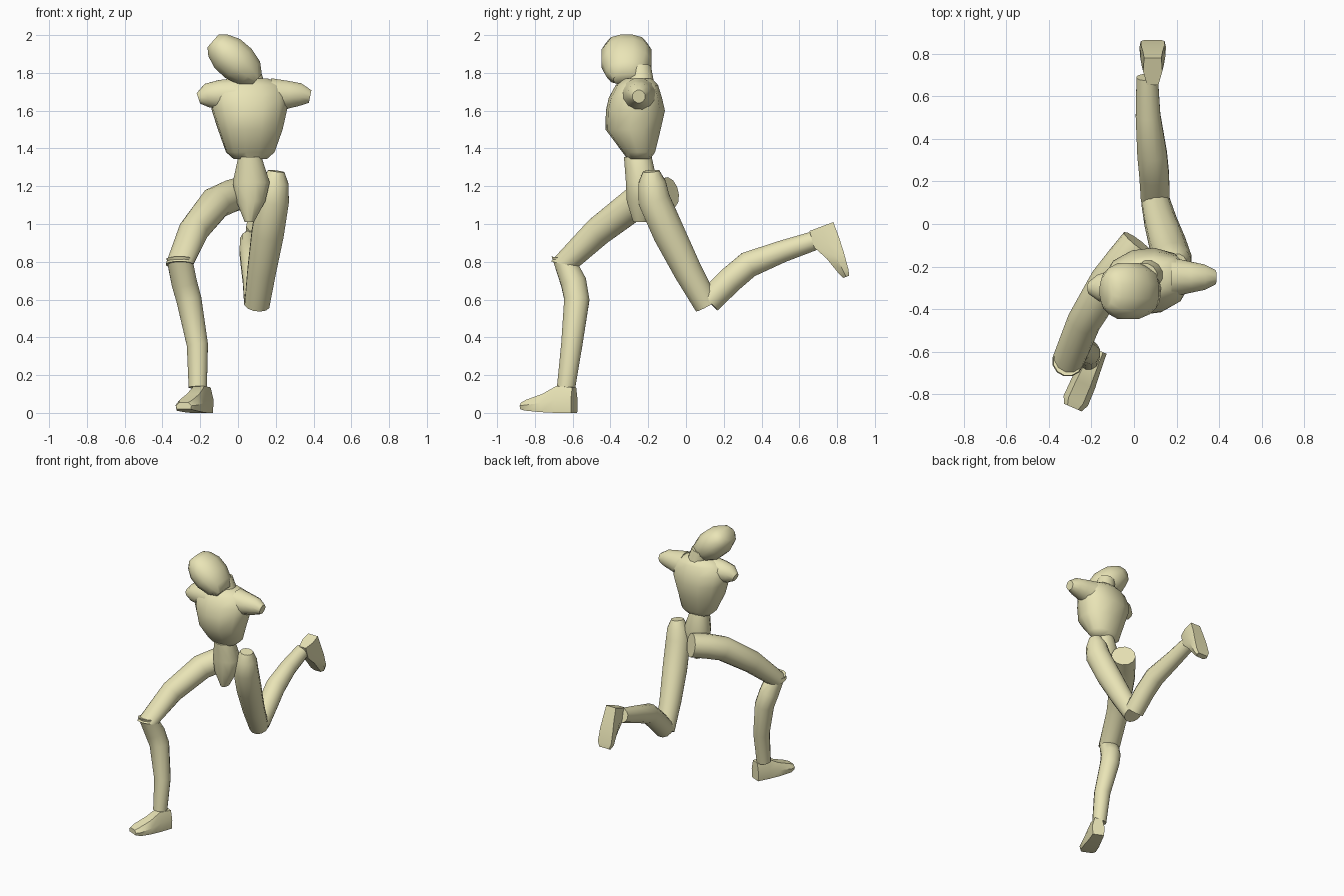
import bpy, bmesh, math
from mathutils import Vector as V

if "Cube" in bpy.data.objects:
    bpy.data.objects.remove(bpy.data.objects["Cube"])

mat = bpy.data.materials.new("pale_yellow")
mat.diffuse_color = (0.82, 0.78, 0.47, 1)
mat.use_nodes = True
mat.node_tree.nodes["Principled BSDF"].inputs["Base Color"].default_value = mat.diffuse_color


def skin(name, rings, angle=50):
    """Bridge a list of point rings and cap both ends."""
    bm = bmesh.new()
    loops = [[bm.verts.new(p) for p in r] for r in rings]
    n = len(loops[0])
    for a, b in zip(loops, loops[1:]):
        for i in range(n):
            j = (i + 1) % n
            bm.faces.new((a[i], a[j], b[j], b[i]))
    bm.faces.new(loops[0][::-1])
    bm.faces.new(loops[-1])
    bmesh.ops.recalc_face_normals(bm, faces=bm.faces)
    me = bpy.data.meshes.new(name)
    bm.to_mesh(me)
    bm.free()
    for p in me.polygons:
        p.use_smooth = True
    me.set_sharp_from_angle(angle=math.radians(angle))
    me.materials.append(mat)
    ob = bpy.data.objects.new(name, me)
    bpy.context.collection.objects.link(ob)
    return ob


def loft(name, stations, ref, normal=None, start=None, end=None, power=2.0, sides=12, yaw=0):
    """Stations are (x, y, z, radius_u[, radius_v]) along a path."""
    pts = [V(s[:3]) for s in stations]
    rings = []
    for k, s in enumerate(stations):
        n = pts[min(k + 1, len(pts) - 1)] - pts[max(k - 1, 0)]
        if normal:
            n = V(normal)
        if k == 0 and start:
            n = V(start)
        if k == len(pts) - 1 and end:
            n = V(end)
        n.normalize()
        u = V(ref).cross(n).normalized()
        v = n.cross(u)
        ring = []
        for i in range(sides):
            a = 2 * math.pi * (i + 0.5) / sides
            c, d = math.cos(a), math.sin(a)
            f = (abs(c) ** power + abs(d) ** power) ** (-1 / power)
            cu, cv = c * f * s[3], d * f * s[-1]
            cu, cv = (cu * math.cos(yaw) - cv * math.sin(yaw),
                      cu * math.sin(yaw) + cv * math.cos(yaw))
            ring.append(pts[k] + u * cu + v * cv)
        rings.append(ring)
    return skin(name, rings)


def foot(name, origin, along, up):
    """Wedge foot from heel to toe on a flat sole."""
    o, l, w = V(origin), V(along).normalized(), V(up).normalized()
    s = l.cross(w)
    rings = []
    for t, hw, lo, hi in ((0, .045, 0, .135), (.09, .052, 0, .142), (.17, .06, .004, .1),
                          (.26, .062, .012, .07), (.295, .045, .02, .055)):
        prof = ((-.9, 0), (.9, 0), (1, .5), (.6, 1), (-.6, 1), (-1, .5))
        rings.append([o + l * t + s * hw * a + w * (lo + (hi - lo) * b) for a, b in prof])
    return skin(name, rings, 40)


X, Y, Z = (1, 0, 0), (0, 1, 0), (0, 0, 1)

# head, tilted sideways
axis = V((.75, 0, -.66))
head = [(-.15, .045, .075), (-.115, .078, .11), (-.05, .104, .135), (.03, .106, .135),
        (.11, .084, .11), (.16, .04, .07)]
loft("head", [(*(V((-.02, -.315, 1.87)) + axis * t), a, b) for t, a, b in head],
     Y, normal=axis, power=2.3)
loft("neck", [(.075, -.24, 1.70, .08), (.065, -.24, 1.77, .068), (.05, -.245, 1.83, .062)], Y)

# chest and shoulder stumps
loft("chest", [(.065, -.25, 1.345, .09, .06), (.065, -.25, 1.38, .13, .085),
               (.065, -.28, 1.50, .172, .145), (.06, -.268, 1.60, .2, .155),
               (.06, -.268, 1.67, .21, .138), (.06, -.26, 1.735, .18, .11),
               (.06, -.255, 1.77, .1, .075)], Y, normal=Z, power=2.2, yaw=.12)
loft("left_shoulder", [(.18, -.25, 1.68, .095), (.27, -.25, 1.685, .075),
                       (.33, -.25, 1.685, .062), (.382, -.25, 1.675, .035)], Z)
loft("right_shoulder", [(-.02, -.29, 1.68, .095), (-.10, -.295, 1.685, .08),
                        (-.165, -.3, 1.68, .065), (-.21, -.3, 1.665, .03)], Z)

# waist and pelvis wedge
loft("pelvis", [(.063, -.255, 1.355, .063, .075), (.07, -.235, 1.22, .1, .085),
                (.068, -.24, 1.12, .078, .075), (.06, -.24, 1.01, .025, .04)],
     Y, normal=Z, power=2.3)

# forward leg
loft("front_thigh", [(.02, -.09, 1.165, .085), (-.045, -.175, 1.145, .088),
                     (-.12, -.27, 1.11, .088), (-.235, -.46, .965, .08),
                     (-.31, -.645, .785, .075)], X, end=(0, -.25, -1))
loft("front_shin", [(-.31, -.645, .815, .07), (-.285, -.595, .69, .07),
                    (-.26, -.578, .6, .069), (-.215, -.605, .36, .058),
                    (-.213, -.635, .135, .05)], Y, start=(0, -.2, -1))
foot("front_foot", (-.17, -.592, 0), (-.4, -.92, 0), Z)

# trailing leg
loft("back_thigh", [(.203, -.185, 1.28, .045), (.195, -.18, 1.22, .075),
                    (.185, -.17, 1.13, .088), (.157, -.09, .95, .088),
                    (.125, .01, .75, .078), (.1, .11, .57, .068)], X)
loft("back_shin", [(.1, .12, .59, .07), (.095, .23, .70, .072), (.085, .33, .785, .072),
                   (.066, .51, .855, .06), (.062, .69, .915, .052)], X)
foot("back_foot", (.088, .78, 1.01), (0, .35, -.94), (0, -.94, -.35))
